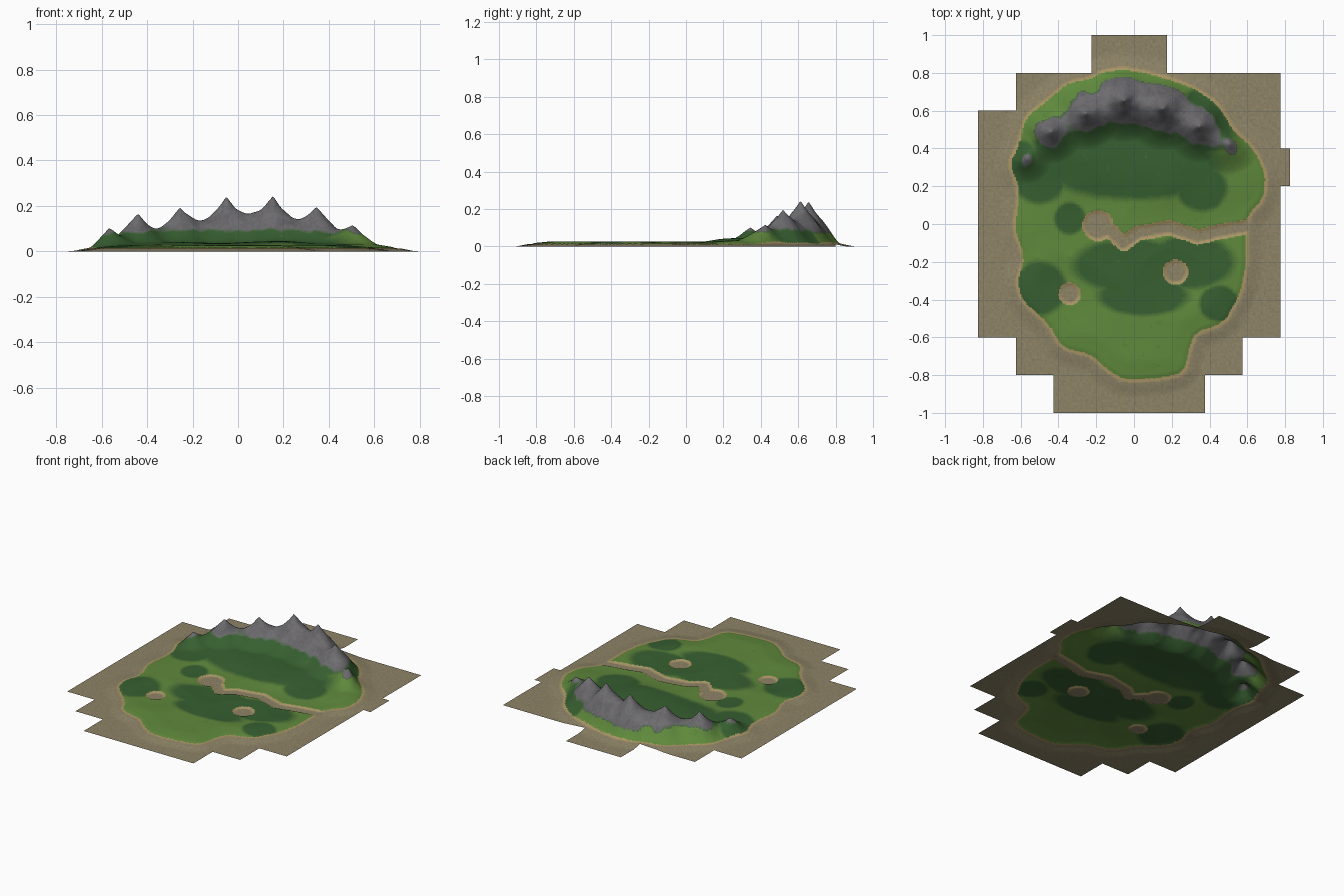
import bpy, math
from mathutils import Vector, noise

if "Cube" in bpy.data.objects:
    bpy.data.objects.remove(bpy.data.objects["Cube"])

STEP = 0.2 / 28

# Seabed tile rows: (y low, y high, x low, x high)
ROWS = [(0.8, 1.0, -0.225, 0.172), (0.6, 0.8, -0.625, 0.772), (0.4, 0.6, -0.825, 0.772),
        (0.2, 0.4, -0.825, 0.822), (-0.6, 0.2, -0.825, 0.772),
        (-0.8, -0.6, -0.625, 0.575), (-1.0, -0.8, -0.425, 0.375)]

# Shoreline control points
COAST = [(-.035, .825), (.135, .79), (.32, .725), (.45, .635), (.53, .5), (.64, .4), (.705, .265),
         (.69, .13), (.61, .045), (.595, -.03), (.60, -.21), (.57, -.37), (.48, -.53), (.33, -.58),
         (.30, -.66), (.27, -.79), (.16, -.82), (-.05, -.835), (-.155, -.77), (-.225, -.7),
         (-.385, -.66), (-.46, -.53), (-.595, -.41), (-.625, -.31), (-.585, -.175), (-.64, -.03),
         (-.61, .175), (-.665, .32), (-.615, .42), (-.58, .565), (-.475, .65), (-.35, .755),
         (-.235, .775), (-.155, .815)]

# Peaks: x, y, summit height, foot radius
PEAKS = [(-.567, .345, .105, .13), (-.44, .49, .157, .17), (-.255, .585, .192, .19),
         (-.052, .655, .228, .22), (.155, .612, .238, .22), (.345, .518, .193, .19),
         (.505, .425, .115, .16)]

RIVER = [(-.19, -.01), (-.12, -.04), (-.055, -.105), (.02, -.05), (.19, -.02), (.34, -.07),
         (.46, -.04), (.66, -.005)]
PONDS = [(-.19, -.008, .075), (.22, -.255, .06), (-.34, -.37, .052)]

# Dark grass patches: x, y, radius x, radius y
WOODS = [(0, .3, .5, .18), (-.5, .23, .14, .13), (.36, .19, .14, .13), (.25, .5, .3, .16),
         (-.35, .4, .2, .14), (0, .48, .3, .14), (.4, .62, .15, .13), (-.34, .03, .085, .09),
         (-.02, -.22, .32, .15), (.3, -.2, .24, .15), (.05, -.38, .25, .11),
         (-.5, -.34, .15, .15), (.45, -.42, .11, .1), (-.6, .33, .1, .12)]


def step(a, b, v):
    t = max(0.0, min(1.0, (v - a) / (b - a)))
    return t * t * (3 - 2 * t)


def rounded(points):
    """One corner-cutting pass on a closed loop."""
    out = []
    for i, (ax, ay) in enumerate(points):
        bx, by = points[(i + 1) % len(points)]
        out += [(ax * .8 + bx * .2, ay * .8 + by * .2), (ax * .2 + bx * .8, ay * .2 + by * .8)]
    return out


def segments(points, closed):
    ends = points[1:] + (points[:1] if closed else [])
    return [(ax, ay, bx - ax, by - ay, (bx - ax) ** 2 + (by - ay) ** 2)
            for (ax, ay), (bx, by) in zip(points, ends)]


def path_dist(x, y, segs):
    best = 9.0
    for ax, ay, dx, dy, l2 in segs:
        t = max(0.0, min(1.0, ((x - ax) * dx + (y - ay) * dy) / l2))
        d = (ax + t * dx - x) ** 2 + (ay + t * dy - y) ** 2
        if d < best:
            best = d
    return math.sqrt(best)


COAST_SEGS = segments(rounded(COAST), True)
RIVER_SEGS = segments(RIVER, False)


def coast_dist(x, y):
    """Distance to the shore, positive on land."""
    inside = False
    for ax, ay, dx, dy, l2 in COAST_SEGS:
        if (ay > y) != (ay + dy > y) and x < ax + dx * (y - ay) / dy:
            inside = not inside
    d = path_dist(x, y, COAST_SEGS)
    return d if inside else -d


def water_dist(x, y):
    """Distance outside the river and pond beds, negative within."""
    d = path_dist(x, y, RIVER_SEGS) - .032
    return min([d] + [math.hypot(x - px, y - py) - r for px, py, r in PONDS])


def survey(x, y):
    """Height, shore distance and water distance at a point."""
    d = coast_dist(x, y)
    if d < -.1:
        return 0.0, d, 1.0
    w = water_dist(x, y)
    n = noise.noise(Vector((x * 6, y * 6, 1.7)))
    land = .013 * step(-.09, 0, d) + .005 * step(0, .03, d)
    roll = .008 * step(.02, .2, w) * step(0, .12, d)
    roll += .013 * math.exp(-((x - .17) ** 2 + (y - .24) ** 2) / .02) * step(0, .1, d) + .012 * step(.1, .4, y) * step(0, .1, d)
    z = land + roll * (1 + .25 * n) - .008 * step(.012, -.012, w) * step(-.02, .03, d)
    hill = 0.0
    for px, py, h, r in PEAKS:
        k = math.hypot(x - px, y - py) / r
        if k < 1:
            hill += ((h - .033) * (1 - k) ** 1.55) ** 1.25
    rough = noise.noise(Vector((x * 22, y * 22, 4)))
    hill = hill ** .8 * (1 + .05 * rough)
    return z + hill * step(-.03, .07, d), d, w


# Materials: blended shades between the ground colours
SAND, BEACH = (.27, .23, .135), (.40, .30, .13)
LIGHT, DARK, ROCK = (.115, .25, .045), (.038, .115, .03), (.15, .145, .155)
NAMES = []


def ramp(name, a, b, count):
    first = len(NAMES)
    for i in range(count):
        t = i / (count - 1)
        m = bpy.data.materials.new(f"{name}_{i}")
        m.diffuse_color = (*[p + (q - p) * t for p, q in zip(a, b)], 1)
        m.use_nodes = True
        m.node_tree.nodes["Principled BSDF"].inputs["Base Color"].default_value = m.diffuse_color
        NAMES.append(m)
    return lambda t: first + int(max(0, min(.999, t)) * count)


sand = ramp("sand", tuple(c * .88 for c in SAND), tuple(c * 1.1 for c in SAND), 4)
beach = ramp("beach", SAND, BEACH, 3)
grass = ramp("grass", LIGHT, DARK, 7)
rock_edge = ramp("stone", (.07, .13, .06), ROCK, 4)
rock = ramp("rock", tuple(c * .8 for c in ROCK), tuple(c * 1.15 for c in ROCK), 4)


def ground_colour(x, y, z, d, w):
    n = noise.noise(Vector((x * 18, y * 18, 0)))
    f = noise.noise(Vector((x * 70, y * 70, 3)))
    edge = min(d, w) + .003 * f
    if edge < -.012:
        return sand(.5 + .6 * f)
    if edge < .008:
        return beach(.45 + (edge + .012) * 30)
    line = .088 - .02 * step(.58, .75, y) - .012 * step(.35, .6, abs(x)) + .018 * n
    if z > line + .014:
        return rock(.5 + .5 * n + .3 * f)
    if z > line:
        return rock_edge((z - line) / .014)
    wood = max(step(1.1, .8, math.hypot((x - a) / b, (y - c) / e)) for a, c, b, e in WOODS)
    return grass(.85 * wood + .08 + .09 * n + .06 * f)


# Sample the ground once, then split it into the island and the flat seabed around it
points, island_faces, sea_faces = {}, [], []


def sample(i, j, x, y):
    if (i, j) not in points:
        points[i, j] = (x, y, *survey(x, y))
    return (i, j)


for y0, y1, x0, x1 in ROWS:
    i0, i1 = round((x0 + .825) / STEP), round((x1 + .825) / STEP)
    for j in range(round((y0 + 1) / STEP), round((y1 + 1) / STEP)):
        for i in range(i0, i1):
            keys = [sample(a, b, -.825 + a * STEP, -1 + b * STEP)
                    for a, b in ((i, j), (i + 1, j), (i + 1, j + 1), (i, j + 1))]
            mid = [sum(points[k][c] for k in keys) / 4 for c in range(5)]
            (sea_faces if mid[3] < -.11 else island_faces).append((keys, ground_colour(*mid)))


def build(name, faces):
    index, verts, polys = {}, [], []
    for keys, _ in faces:
        for k in keys:
            if k not in index:
                index[k] = len(verts)
                verts.append(points[k][:3])
        polys.append([index[k] for k in keys])
    me = bpy.data.meshes.new(name)
    me.from_pydata(verts, [], polys)
    for m in NAMES:
        me.materials.append(m)
    me.polygons.foreach_set("material_index", [c for _, c in faces])
    me.polygons.foreach_set("use_smooth", [True] * len(polys))
    me.update()
    ob = bpy.data.objects.new(name, me)
    bpy.context.collection.objects.link(ob)


build("island", island_faces)
build("seabed", sea_faces)
